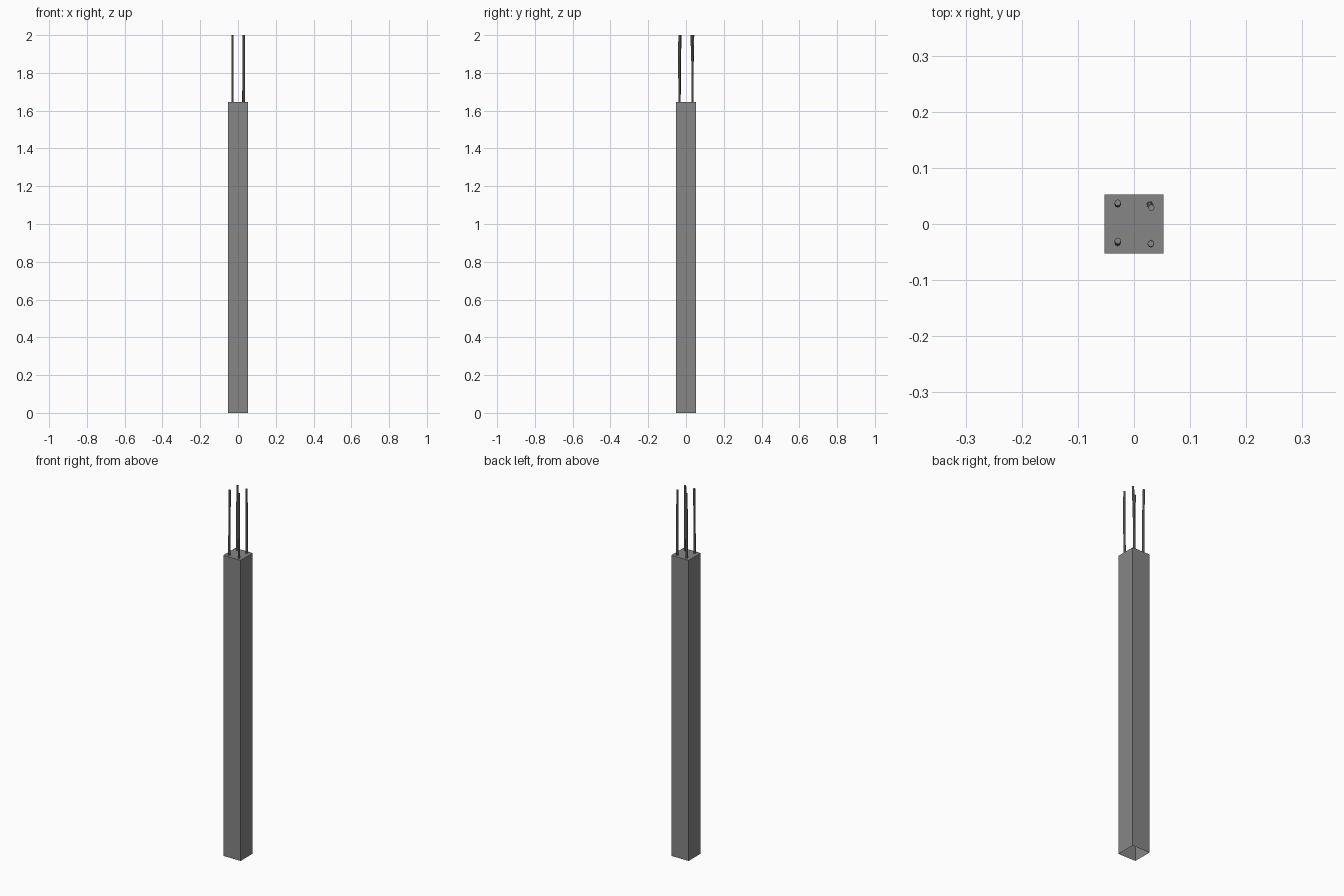
import bpy, bmesh, math

if "Cube" in bpy.data.objects:
    bpy.data.objects.remove(bpy.data.objects["Cube"])

HALF, TOP, HEIGHT = 0.0525, 1.645, 2.0
ROD_RADIUS, ROD_SIDES = 0.0058, 8

dark_grey = bpy.data.materials.new("dark_grey")
dark_grey.diffuse_color = (0.24, 0.24, 0.24, 1)
dark_grey.use_nodes = True
dark_grey.node_tree.nodes["Principled BSDF"].inputs["Base Color"].default_value = dark_grey.diffuse_color


def make_object(name, bm):
    bmesh.ops.recalc_face_normals(bm, faces=bm.faces)
    mesh = bpy.data.meshes.new(name)
    bm.to_mesh(mesh)
    bm.free()
    mesh.materials.append(dark_grey)
    obj = bpy.data.objects.new(name, mesh)
    bpy.context.collection.objects.link(obj)
    return obj


def make_rod(name, path):
    """Thin vertical bar swept through slightly offset rings."""
    bm = bmesh.new()
    rings = []
    for x, y, z in path:
        rings.append([bm.verts.new((
            x + ROD_RADIUS * math.cos(2 * math.pi * i / ROD_SIDES),
            y + ROD_RADIUS * math.sin(2 * math.pi * i / ROD_SIDES), z))
            for i in range(ROD_SIDES)])
    for a, b in zip(rings, rings[1:]):
        for i in range(ROD_SIDES):
            j = (i + 1) % ROD_SIDES
            bm.faces.new((a[i], a[j], b[j], b[i]))
    bm.faces.new(rings[-1])
    return make_object(name, bm)


# Square concrete column, open underneath
bm = bmesh.new()
bmesh.ops.create_cube(bm, size=1)
for v in bm.verts:
    v.co = (v.co.x * 2 * HALF, v.co.y * 2 * HALF, (v.co.z + 0.5) * TOP)
bm.normal_update()
bmesh.ops.delete(bm, geom=[f for f in bm.faces if f.normal.z < -0.5],
                 context='FACES_ONLY')
make_object("concrete_column", bm)

# Four slightly bent reinforcing bars: x, y at the foot, middle and tip
bars = {
    "front_left_bar": [(-0.029, -0.034), (-0.029, -0.032), (-0.029, -0.030)],
    "front_right_bar": [(0.030, -0.034), (0.030, -0.036), (0.030, -0.035)],
    "back_left_bar": [(-0.029, 0.035), (-0.029, 0.035), (-0.029, 0.038)],
    "back_right_bar": [(0.028, 0.035), (0.029, 0.034), (0.031, 0.029)],
}
for name, pts in bars.items():
    make_rod(name, [(x, y, z) for (x, y), z in zip(pts, (TOP, 1.85, HEIGHT))])
